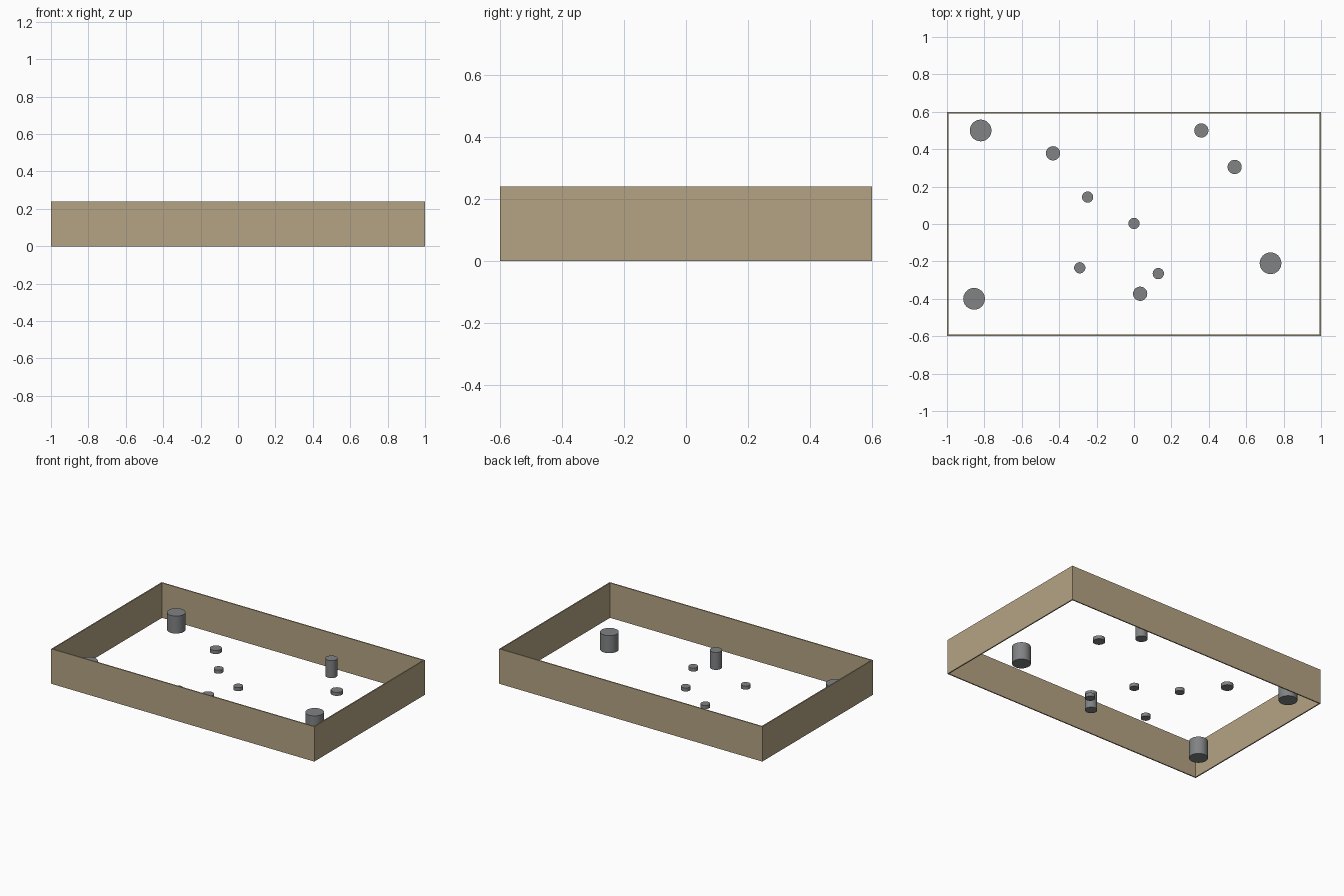
import bpy

if "Cube" in bpy.data.objects:
    bpy.data.objects.remove(bpy.data.objects["Cube"])

def material(name, rgb):
    m = bpy.data.materials.new(name)
    m.diffuse_color = (*rgb, 1.0)
    m.use_nodes = True
    m.node_tree.nodes["Principled BSDF"].inputs["Base Color"].default_value = m.diffuse_color
    return m

tan = material("tan wood", (0.46, 0.37, 0.23))
grey = material("peg grey", (0.22, 0.225, 0.23))

# Open rectangular frame made of thin walls, no floor
W, D, H, T = 1.0, 0.6, 0.24, 0.008

def wall(name, size, loc):
    bpy.ops.mesh.primitive_cube_add(size=1, location=loc)
    o = bpy.context.object
    o.name = name
    o.scale = size
    bpy.ops.object.transform_apply(location=False, rotation=False, scale=True)
    o.data.materials.append(tan)

for s, fb, lr in ((-1, "front", "left"), (1, "back", "right")):
    wall(fb + "_wall", (2 * W, T, H), (0, s * (D - T / 2), H / 2))
    wall(lr + "_wall", (T, 2 * D - 2 * T, H), (s * (W - T / 2), 0, H / 2))

# Round pegs standing inside the frame
def peg(name, x, y, r, h):
    bpy.ops.mesh.primitive_cylinder_add(vertices=32, radius=r, depth=h, location=(x, y, h / 2))
    o = bpy.context.object
    o.name = name
    o.data.materials.append(grey)
    bpy.ops.object.shade_smooth_by_angle()

groups = {
    "large_post": (0.058, 0.12, [(-0.82, 0.50), (-0.855, -0.40), (0.73, -0.21)]),
    "slim_post": (0.038, 0.12, [(0.36, 0.50), (0.033, -0.373)]),
    "medium_disc": (0.038, 0.024, [(-0.433, 0.378), (0.538, 0.305)]),
    "small_disc": (0.03, 0.024, [(-0.248, 0.144), (0, 0.003), (-0.29, -0.234), (0.13, -0.265)]),
}
for name, (r, h, spots) in groups.items():
    for i, (x, y) in enumerate(spots):
        peg(f"{name}_{i + 1}", x, y, r, h)
